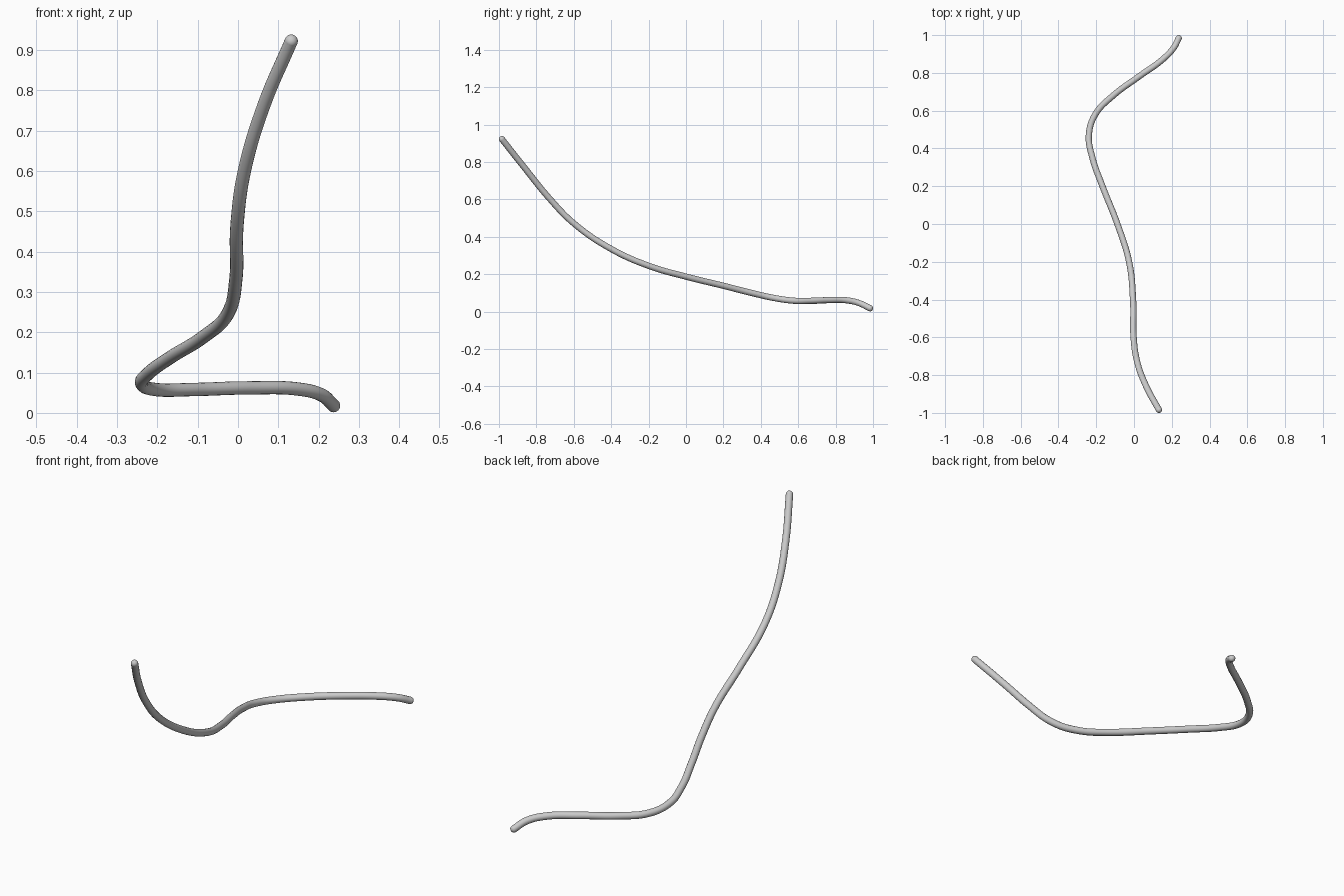
import bpy

if "Cube" in bpy.data.objects:
    bpy.data.objects.remove(bpy.data.objects["Cube"])

RADIUS = 0.0165

# Centre line of the bent rod, from the high front end to the low back end
path = [
    (0.132, -0.984, 0.922), (0.065, -0.86, 0.765), (0.017, -0.73, 0.605),
    (-0.002, -0.60, 0.472), (-0.005, -0.40, 0.335), (-0.026, -0.20, 0.245),
    (-0.088, 0.0, 0.187), (-0.167, 0.20, 0.138), (-0.220, 0.35, 0.100),
    (-0.239, 0.47, 0.073), (-0.205, 0.58, 0.058), (-0.110, 0.68, 0.058),
    (0.025, 0.78, 0.062), (0.150, 0.87, 0.059), (0.208, 0.93, 0.044),
    (0.237, 0.984, 0.018),
]

# Rod: smooth curve with a round section
curve = bpy.data.curves.new("bent_rod", "CURVE")
curve.dimensions = "3D"
curve.bevel_depth = RADIUS
curve.bevel_resolution = 6
curve.resolution_u = 10
spline = curve.splines.new("BEZIER")
spline.bezier_points.add(len(path) - 1)
for point, co in zip(spline.bezier_points, path):
    point.co = co
    point.handle_left_type = point.handle_right_type = "AUTO"
rod = bpy.data.objects.new("bent_rod", curve)
bpy.context.collection.objects.link(rod)

# Rounded ends
for name, co in (("front_end_cap", path[0]), ("back_end_cap", path[-1])):
    bpy.ops.mesh.primitive_uv_sphere_add(segments=24, ring_count=12, radius=RADIUS, location=co)
    bpy.context.object.name = name
    bpy.ops.object.shade_smooth()
